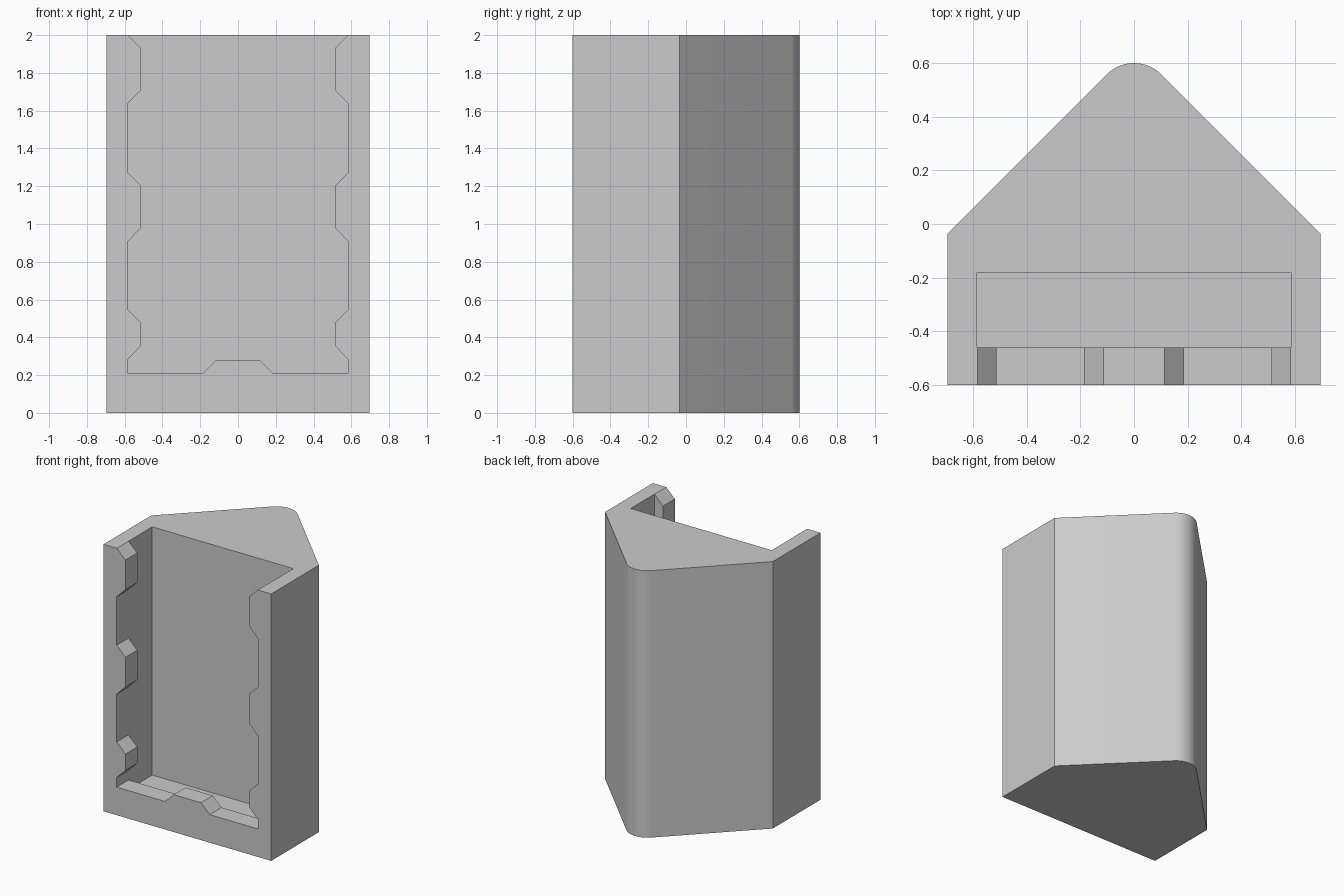
import bpy
import bmesh
from math import sin, cos, radians
from mathutils import Vector

cube = bpy.data.objects.get("Cube")
if cube:
    bpy.data.objects.remove(cube, do_unlink=True)

grey = bpy.data.materials.new("light_grey")
grey.use_nodes = True
grey.diffuse_color = (0.6, 0.6, 0.6, 1)
grey.node_tree.nodes["Principled BSDF"].inputs["Base Color"].default_value = (0.6, 0.6, 0.6, 1)


def prism(name, points, offset):
    """Extrude a closed outline of 3D points along offset."""
    bm = bmesh.new()
    face = bm.faces.new([bm.verts.new(p) for p in points])
    out = bmesh.ops.extrude_face_region(bm, geom=[face])
    moved = [g for g in out["geom"] if isinstance(g, bmesh.types.BMVert)]
    bmesh.ops.translate(bm, vec=Vector(offset), verts=moved)
    bmesh.ops.recalc_face_normals(bm, faces=bm.faces[:])
    mesh = bpy.data.meshes.new(name)
    bm.to_mesh(mesh)
    bm.free()
    mesh.materials.append(grey)
    obj = bpy.data.objects.new(name, mesh)
    bpy.context.collection.objects.link(obj)
    return obj


def cut(target, cutter):
    """Subtract the cutter and remove it."""
    cutter.hide_render = True
    mod = target.modifiers.new("cut", "BOOLEAN")
    mod.operation = "DIFFERENCE"
    mod.solver = "EXACT"
    mod.object = cutter
    bpy.ops.object.select_all(action="DESELECT")
    bpy.context.view_layer.objects.active = target
    target.select_set(True)
    bpy.ops.object.modifier_apply(modifier=mod.name)
    bpy.data.objects.remove(cutter, do_unlink=True)


W, HEIGHT, FRONT, SHOULDER = 0.695, 2.0, -0.6, -0.035
INNER, TIP, BACK_RADIUS = 0.585, 0.513, 0.145

# Housing: pentagonal plan with a rounded rear ridge
arc = [(BACK_RADIUS * cos(radians(a)), 0.6 - BACK_RADIUS + BACK_RADIUS * sin(radians(a)), 0)
       for a in range(45, 136, 6)]
plan = [(-W, SHOULDER, 0), (-W, FRONT, 0), (W, FRONT, 0), (W, SHOULDER, 0)] + arc
housing = prism("housing", plan, (0, 0, HEIGHT))

# Front opening: notched sides and a raised tab on the sill
side = [(0.114, 0.28), (0.185, 0.21), (INNER, 0.21)]
for low, high in ((0.355, 0.477), (0.98, 1.202)):
    side += [(INNER, low - 0.073), (TIP, low), (TIP, high), (INNER, high + 0.072)]
side += [(INNER, 1.637), (TIP, 1.708), (TIP, 1.93), (TIP + 0.15, 2.08)]
outline = side + [(-x, z) for x, z in reversed(side)]
opening = prism("opening_cutter", [(x, -0.7, z) for x, z in outline], (0, 0.4, 0))
cut(housing, opening)

# Inner pocket behind the front frame, open at the top
pocket = prism("pocket_cutter",
               [(-INNER, -0.46, 0.14), (INNER, -0.46, 0.14),
                (INNER, -0.18, 0.14), (-INNER, -0.18, 0.14)], (0, 0, 2))
cut(housing, pocket)

bpy.ops.object.shade_smooth_by_angle(angle=radians(25))
